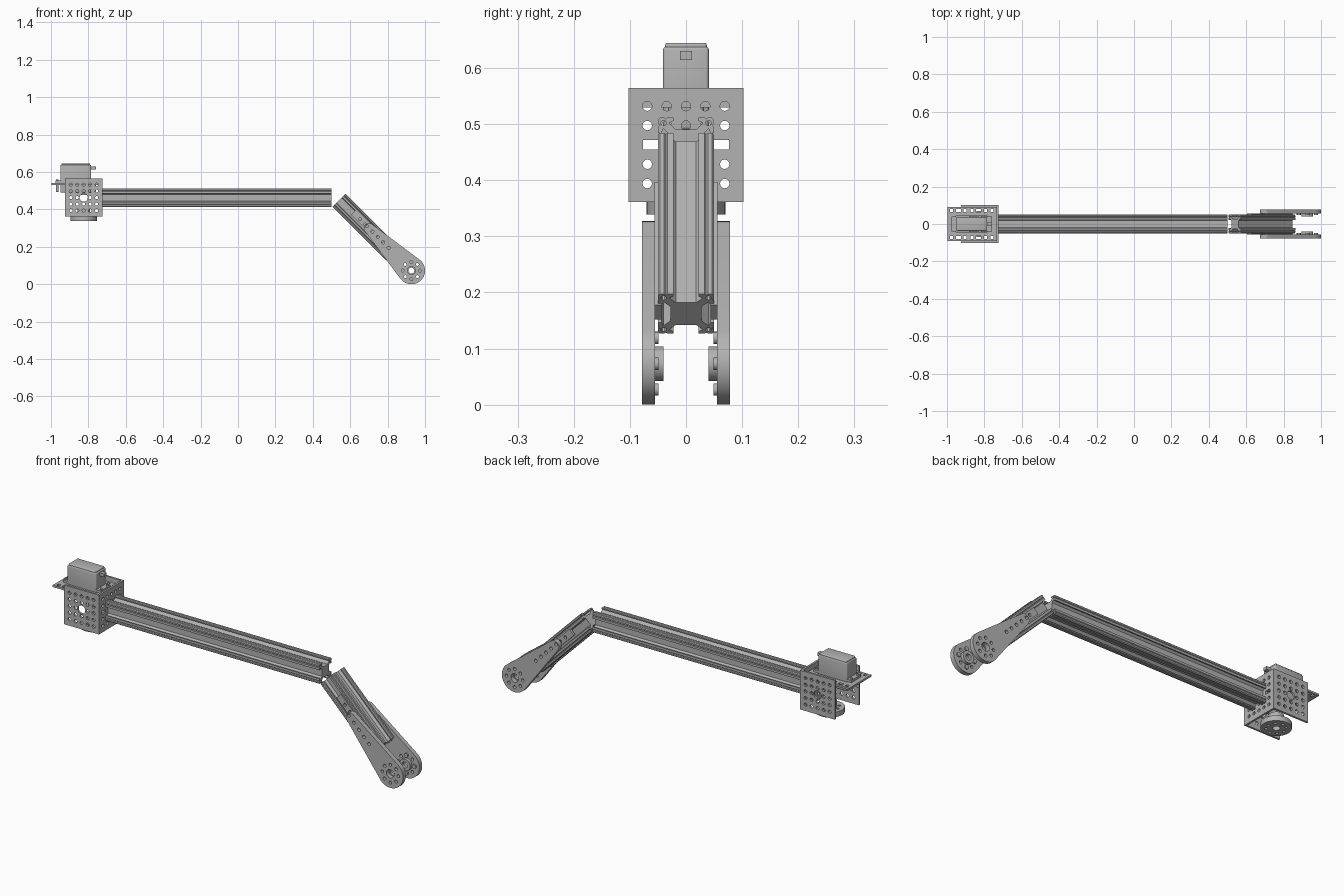
import bpy, bmesh
from math import pi, sin, cos, acos
from mathutils import Matrix, Vector

cube = bpy.data.objects.get("Cube")
if cube:
    bpy.data.objects.remove(cube, do_unlink=True)

metal = bpy.data.materials.new("grey metal")
metal.use_nodes = True
GREY = (0.45, 0.45, 0.45, 1)
metal.diffuse_color = GREY
metal.node_tree.nodes["Principled BSDF"].inputs["Base Color"].default_value = GREY

X, Y, Z = Vector((1, 0, 0)), Vector((0, 1, 0)), Vector((0, 0, 1))
DOWN = Vector((1, 0, -1)).normalized()     # direction of the lower arm
SIDE = Vector((1, 0, 1)).normalized()


def finish(name, mesh, smooth=True):
    mesh.materials.clear()
    mesh.materials.append(metal)
    ob = bpy.data.objects.new(name, mesh)
    bpy.context.collection.objects.link(ob)
    if smooth:
        bpy.ops.object.select_all(action='DESELECT')
        ob.select_set(True)
        bpy.context.view_layer.objects.active = ob
        bpy.ops.object.shade_smooth_by_angle(angle=0.6)
    return ob


def circle(r, u=0, v=0, n=16):
    return [(u + r * cos(2 * pi * i / n), v + r * sin(2 * pi * i / n)) for i in range(n)]


def rect(w, h, u=0, v=0):
    return [(u + a * w / 2, v + b * h / 2) for a, b in ((-1, -1), (1, -1), (1, 1), (-1, 1))]


def ring(r, hole, n=8):
    return [circle(hole, r * cos(2 * pi * i / n), r * sin(2 * pi * i / n), 12) for i in range(n)]


def slab(name, loops, centre, u, v, depth):
    """Extrude an outline with holes; u and v span its plane, centre is mid-depth."""
    curve = bpy.data.curves.new(name, 'CURVE')
    curve.dimensions, curve.fill_mode, curve.extrude = '2D', 'BOTH', depth / 2
    for loop in loops:
        s = curve.splines.new('POLY')
        s.points.add(len(loop) - 1)
        for p, (a, b) in zip(s.points, loop):
            p.co = (a, b, 0, 1)
        s.use_cyclic_u = True
    tmp = bpy.data.objects.new("tmp", curve)
    bpy.context.collection.objects.link(tmp)
    deps = bpy.context.evaluated_depsgraph_get()
    mesh = bpy.data.meshes.new_from_object(tmp.evaluated_get(deps))
    bpy.data.objects.remove(tmp, do_unlink=True)
    frame = Matrix((u, v, u.cross(v))).transposed().to_4x4()
    mesh.transform(Matrix.Translation(centre) @ frame)
    bm = bmesh.new()
    bm.from_mesh(mesh)
    bmesh.ops.remove_doubles(bm, verts=bm.verts, dist=1e-5)
    bmesh.ops.recalc_face_normals(bm, faces=bm.faces)
    bm.to_mesh(mesh)
    bm.free()
    return finish(name, mesh)


def box(name, lo, hi, bevel=0):
    bm = bmesh.new()
    bmesh.ops.create_cube(bm, size=1)
    lo, hi = Vector(lo), Vector(hi)
    for vert in bm.verts:
        vert.co = (lo + hi) / 2 + vert.co * (hi - lo)
    if bevel:
        bmesh.ops.bevel(bm, geom=bm.edges[:], offset=bevel, segments=3, affect='EDGES', profile=0.5)
    mesh = bpy.data.meshes.new(name)
    bm.to_mesh(mesh)
    bm.free()
    return finish(name, mesh, bevel > 0)


# Slotted rail section: one quarter, turned four times
quarter = [(0.018, 0.028), (0.03, 0.04), (0.022, 0.044), (0.022, 0.05), (0.033, 0.05),
           (0.036, 0.047), (0.039, 0.05), (0.046, 0.05), (0.05, 0.046), (0.05, 0.039),
           (0.047, 0.036), (0.05, 0.033), (0.05, 0.022), (0.044, 0.022), (0.04, 0.03), (0.028, 0.018)]
section = []
for turn in range(4):
    section += quarter
    quarter = [(b, -a) for a, b in quarter]
rail = [section] + [circle(0.005, a * 0.04, b * 0.04, 10) for a in (-1, 1) for b in (-1, 1)]

slab("upper_rail", rail, Vector((-0.112, 0, 0.462)), Y, Z, 1.225)
slab("lower_rail", rail, Vector((0.54, 0, 0.449)) + DOWN * 0.203, Y, SIDE, 0.406)

# Channel bracket: perforated web and two flanges
PITCH = 0.0345
steps = [i * PITCH for i in range(-2, 3)]
grid = [(a, b) for a in steps for b in steps if abs(a) + abs(b) > 0]
mid = Vector((-0.825, 0, 0.463))
flange = [rect(0.2, 0.203), circle(0.022)] + [circle(0.0085, a, b, 12) for a, b in grid]
for s, side in ((-1, "right"), (1, "left")):
    slab("bracket_flange_" + side, flange, mid + Y * s * 0.0975, X, Z, 0.01)
web = [rect(0.19, 0.203), circle(0.022), rect(0.03, 0.017, -0.062), rect(0.03, 0.017, 0.062)]
web += [circle(0.0085, a, b, 12) for a, b in grid if abs(b) > 0.01]
slab("bracket_web", web, Vector((-0.73, 0, 0.463)), Y, Z, 0.01)

# Servo mounting plate
mount = [rect(0.262, 0.182), rect(0.17, 0.085)]
for s in (-1, 1):
    for i in range(7):
        wide = 0.026 if i % 3 == 1 else 0.016
        mount.append(rect(wide, 0.016, -0.108 + i * 0.036, s * 0.073))
slab("servo_plate", mount, Vector((-0.867, 0, 0.535)), X, Y, 0.01)

# Servo with ears, screws, cable stub and output hub
box("servo_body", (-0.95, -0.041, 0.49), (-0.785, 0.041, 0.638), 0.006)
box("servo_cap", (-0.945, -0.037, 0.63), (-0.79, 0.037, 0.645), 0.004)
box("servo_ears", (-0.975, -0.04, 0.542), (-0.758, 0.04, 0.554))
box("servo_cable", (-0.787, -0.011, 0.614), (-0.76, 0.011, 0.63))
for x in (-0.967, -0.766):
    for y in (-0.025, 0.025):
        slab("servo_screw", [circle(0.007)], Vector((x, y, 0.527)), X, Y, 0.066)
slab("servo_boss", [circle(0.035, n=24)], Vector((-0.825, 0, 0.484)), X, Y, 0.014)
slab("hub_disc", [circle(0.07, n=32), circle(0.018)] + ring(0.045, 0.007),
     Vector((-0.825, 0, 0.352)), X, Y, 0.026)
slab("hub_collar", [circle(0.034, n=24), circle(0.018)],
     Vector((-0.825, 0, 0.385)), X, Y, 0.04)

# Tapered end arms, mirrored about the lower rail
R, r, D = 0.073, 0.027, 0.321
phi = acos((R - r) / D)
N = 28
arm = [(R * cos(a), R * sin(a)) for a in (phi + (2 * pi - 2 * phi) * i / N for i in range(N + 1))]
arm += [(D + r * cos(a), r * sin(a)) for a in (-phi + 2 * phi * i / 12 for i in range(13))]
arm_loops = [arm, circle(0.022)] + ring(0.046, 0.008)
arm_loops += [circle(0.0085, 0.172 + i * 0.041, 0, 12) for i in range(5)]
pivot = Vector((0.927, 0, 0.073))
strip = [rect(0.31, 0.036)] + [circle(0.008, -0.06 + i * 0.041, 0, 12) for i in range(5)]
for s, side in ((-1, "right"), (1, "left")):
    slab("end_arm_" + side, arm_loops, pivot + Y * s * 0.067, -DOWN, SIDE, 0.023)
    slab("end_hub_" + side, [circle(0.031, n=24), circle(0.016)],
         pivot + Y * s * 0.048, X, Z, 0.016)
    slab("arm_spacer_" + side, strip, pivot - DOWN * 0.285 + Y * s * 0.05, -DOWN, SIDE, 0.012)
    # Screw heads joining the hub to its arm
    for a in (0, pi / 2, pi, 3 * pi / 2):
        spot = pivot + Vector((cos(a), 0, sin(a))) * 0.046 + Y * s * 0.053
        slab("hub_screw_" + side, [circle(0.011)], spot, X, Z, 0.008)
